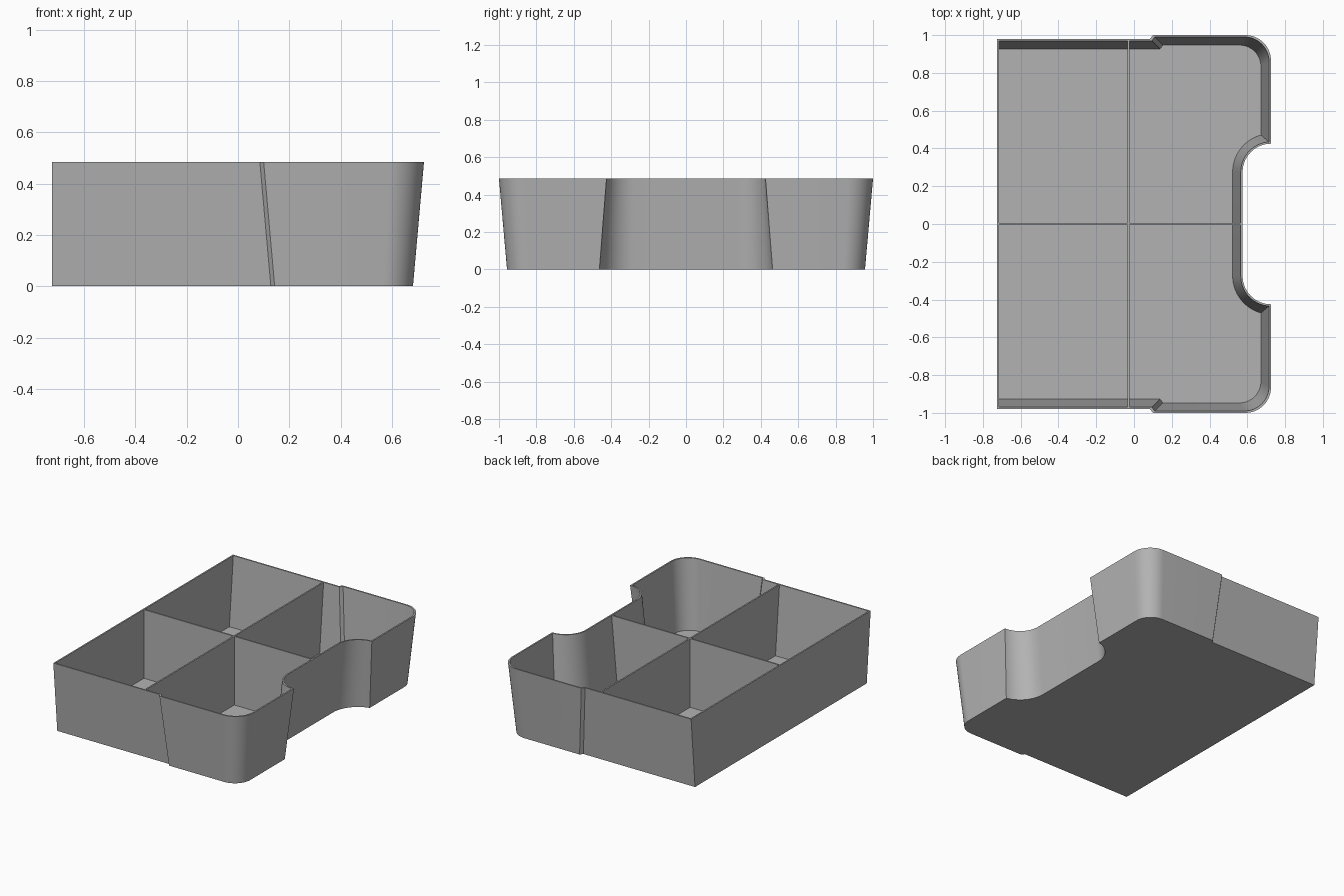
import bpy
import bmesh
from math import acos, cos, pi, sin

cube = bpy.data.objects.get("Cube")
if cube:
    bpy.data.objects.remove(cube, do_unlink=True)

HEIGHT = 0.485
WALL = 0.01
TAPER = 0.043
BACK = -0.725
FRONT = 0.725
SIDE = 0.98      # half width of the narrow section
WIDE = 1.0       # half width of the wide section
NOTCH = 0.575    # depth plane of the cut-out

grey = bpy.data.materials.new("plain grey")
grey.use_nodes = True
colour = (0.45, 0.45, 0.45, 1)
grey.diffuse_color = colour
grey.node_tree.nodes["Principled BSDF"].inputs["Base Color"].default_value = colour


def arc(cx, cy, r, start, end, steps=14):
    return [(cx + r * cos(start + (end - start) * i / steps),
             cy + r * sin(start + (end - start) * i / steps)) for i in range(steps + 1)]


def outline(inset, back):
    """Plan outline of the tray, shrunk by inset on every side but the back."""
    r_notch = FRONT - NOTCH + inset
    half = arc(FRONT, 0.275, r_notch, pi, acos(-inset / r_notch))
    r = 0.135 - 0.4 * inset
    half += arc(FRONT - inset - r, WIDE - inset - r, r, 0, pi / 2)
    half += [(0.1 + inset, WIDE - inset), (0.085 + inset, SIDE - inset), (back, SIDE - inset)]
    return half + [(x, -y) for x, y in reversed(half)]


def finish(name, bm):
    bmesh.ops.recalc_face_normals(bm, faces=bm.faces)
    mesh = bpy.data.meshes.new(name)
    bm.to_mesh(mesh)
    bm.free()
    mesh.materials.append(grey)
    obj = bpy.data.objects.new(name, mesh)
    bpy.context.collection.objects.link(obj)
    return obj


# Tapered shell: outside, rim, inside and floor
bm = bmesh.new()
inner_back = BACK + WALL
sections = [(TAPER, BACK, 0), (0, BACK, HEIGHT),
            (WALL, inner_back, HEIGHT), (TAPER + WALL, inner_back, WALL)]
rings = [[bm.verts.new((x, y, z)) for x, y in outline(inset, back)]
         for inset, back, z in sections]
for low, high in zip(rings, rings[1:]):
    for i in range(len(low)):
        j = (i + 1) % len(low)
        bm.faces.new((low[i], low[j], high[j], high[i]))
bm.faces.new(rings[0])
bm.faces.new(rings[-1])
tray = finish("tray_shell", bm)
bpy.context.view_layer.objects.active = tray
tray.select_set(True)
bpy.ops.object.shade_smooth_by_angle(angle=pi / 6)


def divider(name, corners, axis, centre):
    """Thin upright panel; corners are (distance along panel, height)."""
    bm = bmesh.new()
    sides = []
    for offset in (-WALL / 2, WALL / 2):
        across = centre + offset
        sides.append([bm.verts.new((a, across, z) if axis == "x" else (across, a, z))
                      for a, z in corners])
    for side in sides:
        bm.faces.new(side)
    for i in range(4):
        j = (i + 1) % 4
        bm.faces.new((sides[0][i], sides[0][j], sides[1][j], sides[1][i]))
    finish(name, bm)


# Crossed dividers, sloped at the ends to meet the tapered walls
gap = WALL / 2
top = HEIGHT - 0.001
divider("long_divider", [(-SIDE + TAPER + gap, gap), (SIDE - TAPER - gap, gap),
                         (SIDE - gap, top), (-SIDE + gap, top)], "y", -0.03)
divider("cross_divider", [(BACK + gap, gap), (NOTCH - TAPER - gap, gap),
                          (NOTCH - gap, top), (BACK + gap, top)], "x", 0)
